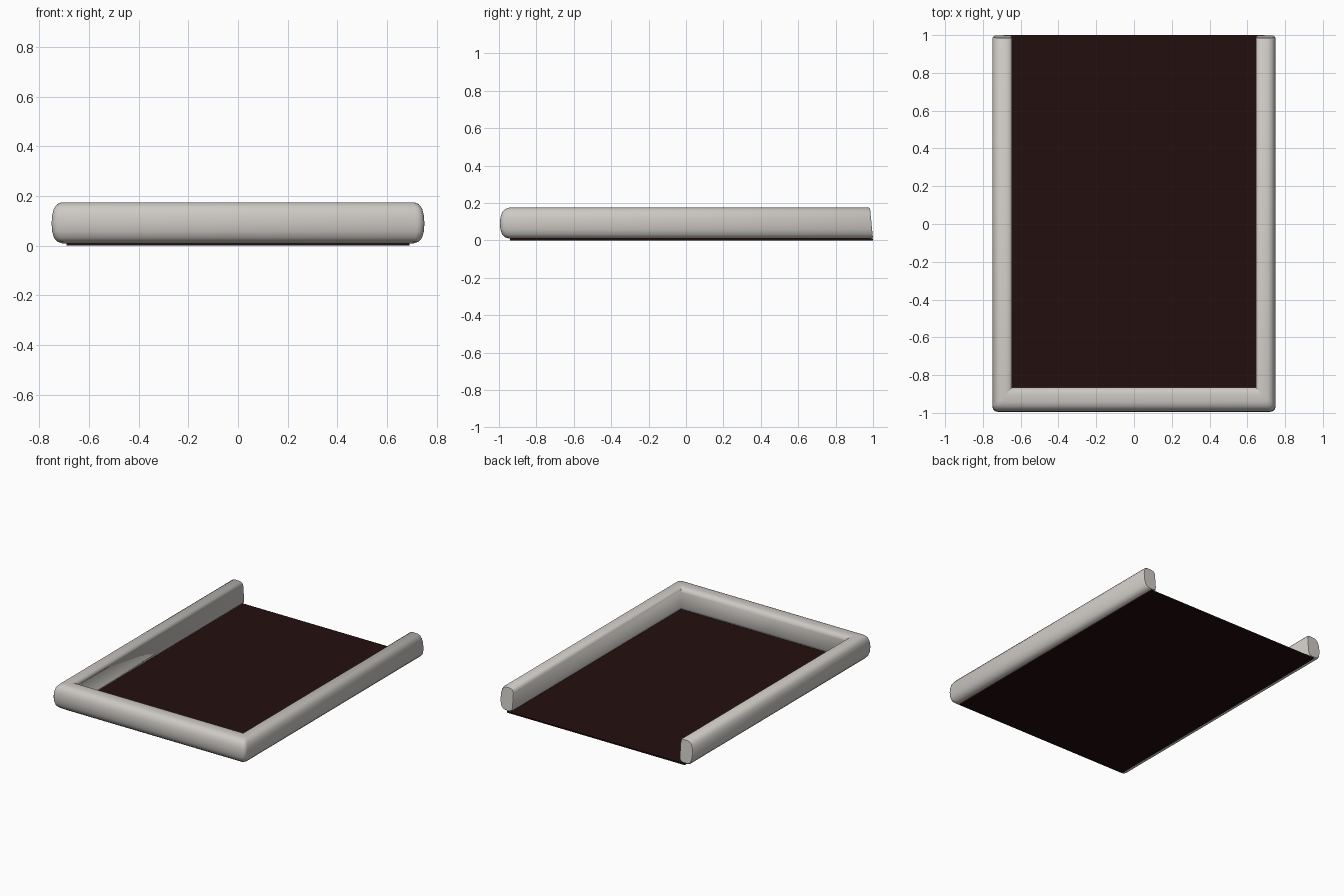
import bpy, bmesh, math

if "Cube" in bpy.data.objects:
    bpy.data.objects.remove(bpy.data.objects["Cube"])

def material(name, rgb):
    m = bpy.data.materials.new(name)
    m.diffuse_color = (*rgb, 1)
    m.use_nodes = True
    m.node_tree.nodes["Principled BSDF"].inputs["Base Color"].default_value = m.diffuse_color
    return m

rail_mat = material("warm_light_grey", (0.61, 0.585, 0.555))
floor_mat = material("dark_maroon", (0.017, 0.0045, 0.0045))

def make_object(name, bm, mat):
    bmesh.ops.remove_doubles(bm, verts=bm.verts, dist=0.0002)
    bmesh.ops.recalc_face_normals(bm, faces=bm.faces)
    me = bpy.data.meshes.new(name)
    bm.to_mesh(me)
    bm.free()
    me.materials.append(mat)
    ob = bpy.data.objects.new(name, me)
    bpy.context.collection.objects.link(ob)
    return ob

# thin floor panel, tucked under the rails and open at the back
bm = bmesh.new()
bmesh.ops.create_cube(bm, size=1)
for v in bm.verts:
    v.co = (v.co.x * 1.38, 0.03 + v.co.y * 1.94, 0.005 + v.co.z * 0.01)
make_object("floor_panel", bm, floor_mat)

# padded rail section: (0 = outer edge .. 1 = inner edge, height)
profile = [(0.0, 0.09), (0.02, 0.122), (0.09, 0.15), (0.22, 0.168), (0.40, 0.175),
           (0.72, 0.175), (0.88, 0.171), (0.97, 0.160), (1.0, 0.145),
           (1.0, 0.04), (0.97, 0.025), (0.88, 0.015), (0.72, 0.010),
           (0.40, 0.010), (0.22, 0.016), (0.09, 0.032), (0.02, 0.058)]

def back_end(side):
    # back end leans slightly forward towards the top
    return [(side * (0.75 - 0.105 * t), 1.0 - 0.09 * z, z) for t, z in profile]

def corner(side, angle):
    # mitred corner with a softened outer edge
    ring = []
    for t, z in profile:
        r = 0.03 * (1 - t)
        x = 0.75 - 0.105 * t - r + r * math.cos(angle)
        y = -0.995 + 0.13 * t + r - r * math.sin(angle)
        ring.append((side * x, y, z))
    return ring

# U-shaped padded rail swept around the left, front and right sides
angles = [math.radians(a) for a in (0, 30, 60, 90)]
rings = [back_end(-1)] + [corner(-1, a) for a in angles]
rings += [corner(1, a) for a in reversed(angles)] + [back_end(1)]
bm = bmesh.new()
loops = [[bm.verts.new(p) for p in ring] for ring in rings]
n = len(profile)
for a, b in zip(loops, loops[1:]):
    for i in range(n):
        j = (i + 1) % n
        bm.faces.new((a[i], a[j], b[j], b[i]))

# slightly cushioned end caps
for loop in (loops[0], loops[-1]):
    cx = sum(v.co.x for v in loop) / n
    cz = 0.0925
    inner = [bm.verts.new((cx + (v.co.x - cx) * 0.9, v.co.y, cz + (v.co.z - cz) * 0.93))
             for v in loop]
    for v in loop:
        v.co.y -= 0.008
    for i in range(n):
        j = (i + 1) % n
        bm.faces.new((loop[i], loop[j], inner[j], inner[i]))
    bm.faces.new(inner)
rail = make_object("padded_rail", bm, rail_mat)

bpy.ops.object.select_all(action='DESELECT')
rail.select_set(True)
bpy.context.view_layer.objects.active = rail
bpy.ops.object.shade_smooth_by_angle(angle=math.radians(40))
